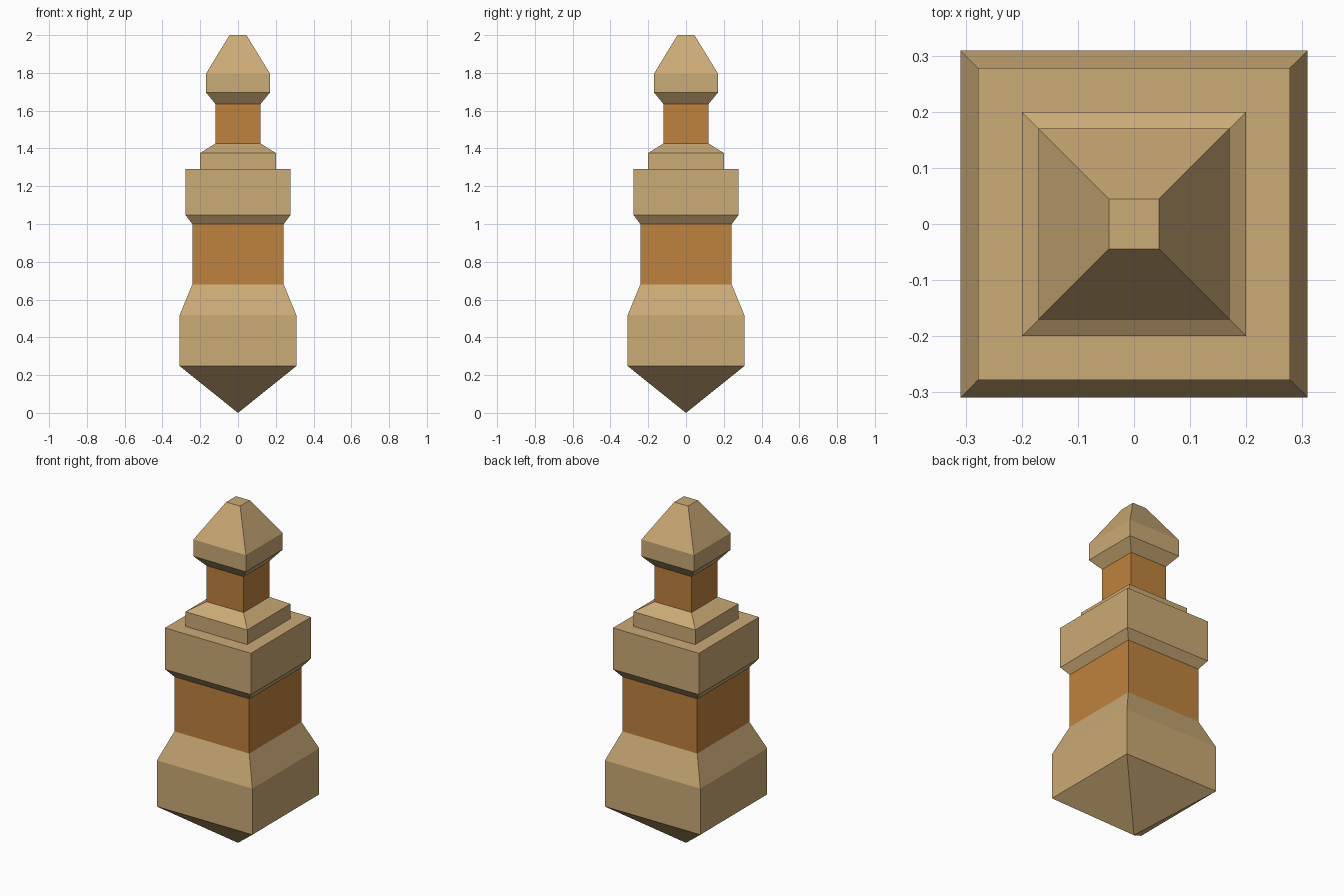
import bpy, bmesh

if "Cube" in bpy.data.objects:
    bpy.data.objects.remove(bpy.data.objects["Cube"])


def material(name, color):
    m = bpy.data.materials.new(name)
    m.diffuse_color = (*color, 1)
    m.use_nodes = True
    m.node_tree.nodes["Principled BSDF"].inputs["Base Color"].default_value = m.diffuse_color
    return m


tan = material("sandy_tan", (0.60, 0.405, 0.18))
orange = material("burnt_orange", (0.52, 0.226, 0.047))


def square_tower(name, profile, mat):
    """Stack square rings from (half width, z) pairs; zero width makes a point."""
    bm = bmesh.new()
    rings = []
    for h, z in profile:
        corners = [(-1, -1), (1, -1), (1, 1), (-1, 1)] if h else [(0, 0)]
        rings.append([bm.verts.new((x * h, y * h, z)) for x, y in corners])
    for low, high in zip(rings, rings[1:]):
        for i in range(4):
            j = (i + 1) % 4
            if len(low) == 1:
                bm.faces.new((low[0], high[j], high[i]))
            else:
                bm.faces.new((low[i], low[j], high[j], high[i]))
    if profile[-1][1] == 2.0:  # flat cap on the very top
        bm.faces.new(rings[-1])
    mesh = bpy.data.meshes.new(name)
    bm.to_mesh(mesh)
    bm.free()
    mesh.materials.append(mat)
    obj = bpy.data.objects.new(name, mesh)
    bpy.context.collection.objects.link(obj)


# Pointed base block with sloped shoulder
square_tower("pointed_base", [(0, 0), (0.309, 0.248), (0.309, 0.518), (0.242, 0.68)], tan)
# Wide orange shaft
square_tower("lower_shaft", [(0.242, 0.68), (0.242, 1.0)], orange)
# Collar with stepped plinth above it
square_tower("stepped_collar", [(0.242, 1.0), (0.278, 1.048), (0.278, 1.29), (0.2, 1.29),
                                (0.2, 1.376), (0.12, 1.426)], tan)
# Narrow orange neck
square_tower("upper_shaft", [(0.12, 1.426), (0.12, 1.636)], orange)
# Tapered cap
square_tower("tapered_cap", [(0.12, 1.636), (0.17, 1.697), (0.17, 1.795), (0.045, 2.0)], tan)
